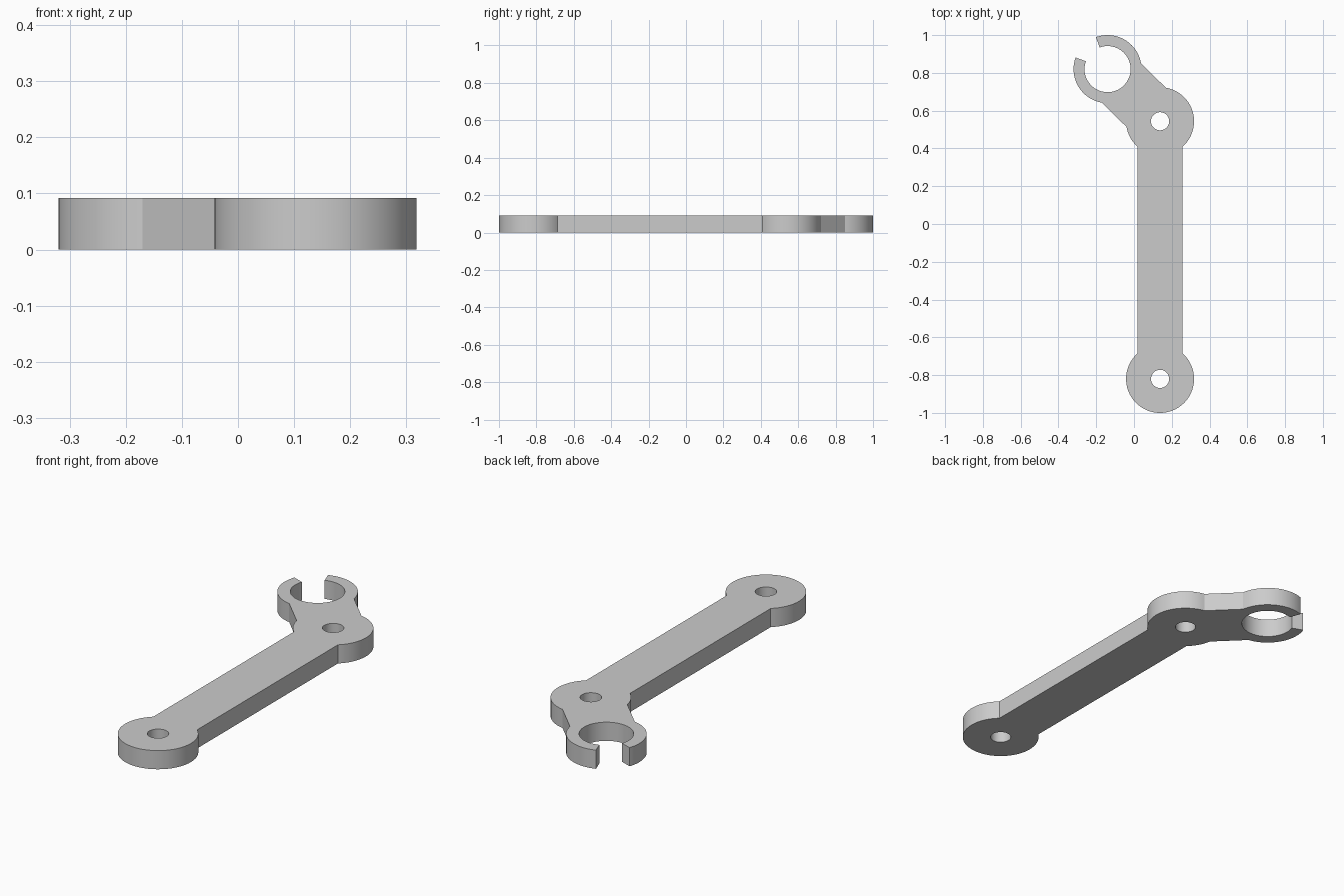
import bpy, bmesh
from math import sin, cos, asin, radians, degrees, ceil
from mathutils import Vector

cube = bpy.data.objects.get("Cube")
if cube:
    bpy.data.objects.remove(cube, do_unlink=True)

# Main dimensions
THICK = 0.092
R_BOSS, R_HOLE, R_GRIP = 0.18, 0.048, 0.122
BAR_HALF, NECK_HALF = 0.12, 0.147
AXIS, GAP = 135, 25              # neck direction and half opening of the clip
low = Vector((0.138, -0.82))
high = Vector((0.138, 0.544))
clip = Vector((-0.14, 0.82))

bar = degrees(asin(BAR_HALF / R_BOSS))
neck = degrees(asin(NECK_HALF / R_BOSS))


def arc(centre, radius, start, end):
    """Points along an arc, both ends included, angles in degrees."""
    n = max(4, ceil(abs(end - start) / 4))
    angles = [radians(start + (end - start) * i / n) for i in range(n + 1)]
    return [centre + radius * Vector((cos(a), sin(a))) for a in angles]


def circle(centre, radius):
    return arc(centre, radius, 0, 360)[:-1]


# Outline, anticlockwise: lower boss, elbow boss, open clip, back to the elbow
outline = (
    arc(low, R_BOSS, 90 + bar, 450 - bar)
    + arc(high, R_BOSS, bar - 90, AXIS - neck)
    + arc(clip, R_BOSS, AXIS - 180 + neck, AXIS - GAP)
    + arc(clip, R_GRIP, AXIS - GAP, AXIS + GAP - 360)
    + arc(clip, R_BOSS, AXIS + GAP, AXIS + 180 - neck)
    + arc(high, R_BOSS, AXIS + neck, 270 - bar)
)
loops = [outline, circle(low, R_HOLE), circle(high, R_HOLE)]

# Filled and extruded profile
curve = bpy.data.curves.new("arm_profile", 'CURVE')
curve.dimensions = '2D'
curve.fill_mode = 'BOTH'
curve.extrude = THICK / 2
for points in loops:
    spline = curve.splines.new('POLY')
    spline.points.add(len(points) - 1)
    for target, p in zip(spline.points, points):
        target.co = (p.x, p.y, 0, 1)
    spline.use_cyclic_u = True
profile = bpy.data.objects.new("arm_profile", curve)
bpy.context.collection.objects.link(profile)

# Turn the profile into a welded solid resting on the ground
bpy.context.view_layer.update()
evaluated = profile.evaluated_get(bpy.context.evaluated_depsgraph_get())
mesh = bpy.data.meshes.new_from_object(evaluated)
mesh.name = "clip_arm"
bpy.data.objects.remove(profile, do_unlink=True)
bm = bmesh.new()
bm.from_mesh(mesh)
bmesh.ops.remove_doubles(bm, verts=bm.verts, dist=1e-4)
bmesh.ops.translate(bm, verts=bm.verts, vec=(0, 0, THICK / 2))
bmesh.ops.recalc_face_normals(bm, faces=bm.faces)
bm.to_mesh(mesh)
bm.free()
arm = bpy.data.objects.new("clip_arm", mesh)
bpy.context.collection.objects.link(arm)

# Plain grey material
grey = bpy.data.materials.new("light_grey")
grey.use_nodes = True
colour = (0.6, 0.6, 0.6, 1)
grey.diffuse_color = colour
grey.node_tree.nodes["Principled BSDF"].inputs["Base Color"].default_value = colour
mesh.materials.clear()
mesh.materials.append(grey)

# Smooth round walls, crisp rims
bpy.ops.object.select_all(action='DESELECT')
arm.select_set(True)
bpy.context.view_layer.objects.active = arm
bpy.ops.object.shade_smooth_by_angle(angle=radians(20))
